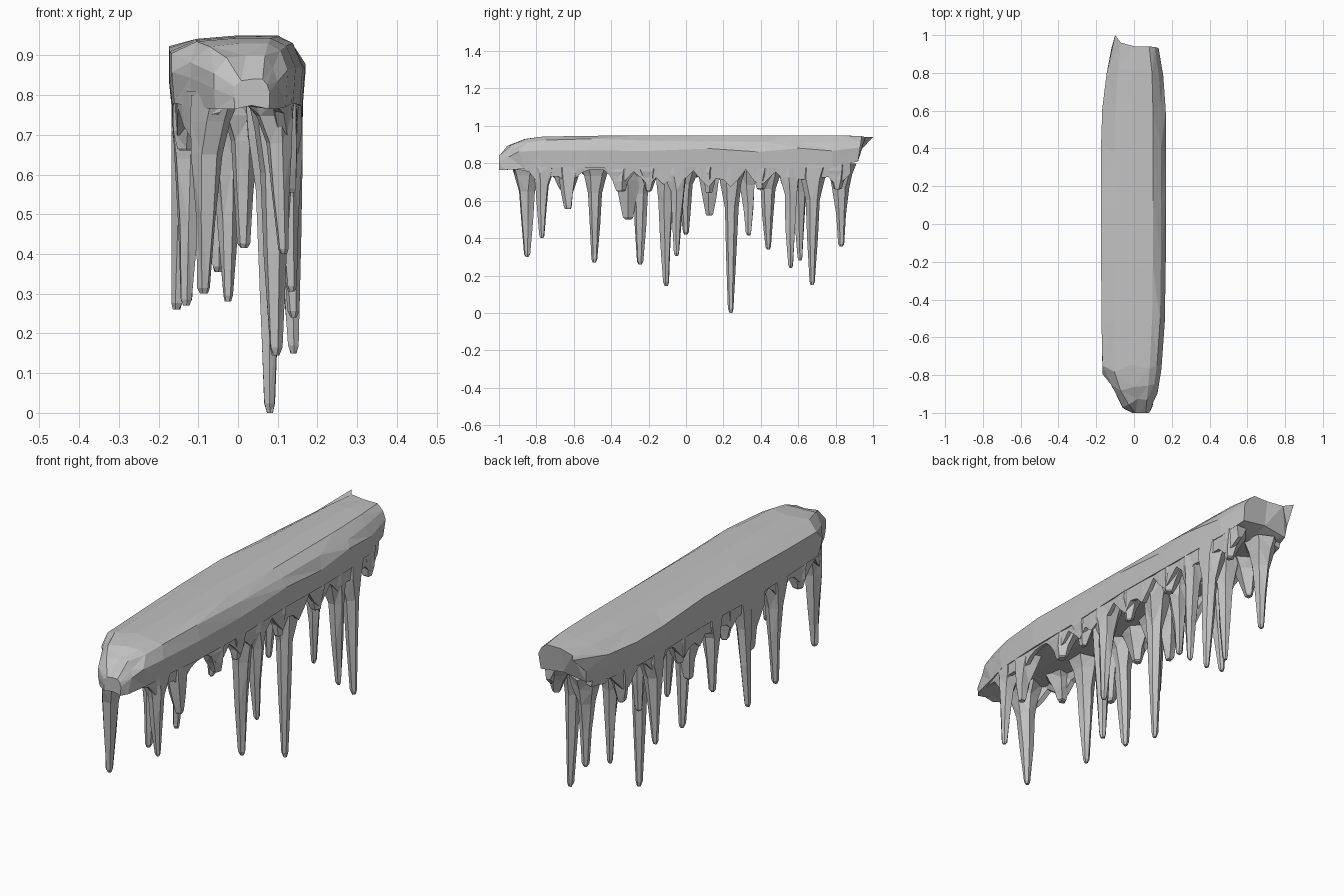
import bpy
import bmesh
import math
import random

random.seed(4)
old = bpy.data.objects.get("Cube")
if old:
    bpy.data.objects.remove(old, do_unlink=True)

ice = bpy.data.materials.new("pale_grey_ice")
ice.use_nodes = True
COLOUR = (0.54, 0.54, 0.54, 1)
ice.diffuse_color = COLOUR
ice.node_tree.nodes["Principled BSDF"].inputs["Base Color"].default_value = COLOUR


def loft(name, rings):
    """Skin a row of equal-length point rings and cap both ends."""
    bm = bmesh.new()
    rows = [[bm.verts.new(p) for p in ring] for ring in rings]
    n = len(rows[0])
    for a, b in zip(rows, rows[1:]):
        for i in range(n):
            j = (i + 1) % n
            bm.faces.new((a[i], a[j], b[j], b[i]))
    bm.faces.new(rows[0])
    bm.faces.new(rows[-1])
    bmesh.ops.triangulate(bm, faces=bm.faces[:])
    bmesh.ops.recalc_face_normals(bm, faces=bm.faces[:])
    mesh = bpy.data.meshes.new(name)
    bm.to_mesh(mesh)
    bm.free()
    mesh.materials.append(ice)
    obj = bpy.data.objects.new(name, mesh)
    bpy.context.collection.objects.link(obj)


# Ledge: cross-section as (width fraction, height fraction)
SECTION = [(-0.96, 0), (-1, 0.4), (-1, 0.76), (-0.6, 0.95), (0, 1),
           (0.6, 1), (0.85, 0.82), (1, 0.56), (0.96, 0), (0, 0.12)]
# Stations: y, left x, right x, bottom z, top z
STATIONS = [(-1.0, -0.01, 0.08, 0.765, 0.84), (-0.95, -0.06, 0.10, 0.765, 0.9),
            (-0.87, -0.12, 0.125, 0.77, 0.93), (-0.77, -0.167, 0.145, 0.78, 0.943),
            (-0.5, -0.172, 0.163, 0.775, 0.947), (-0.2, -0.174, 0.168, 0.77, 0.95),
            (0.1, -0.174, 0.17, 0.78, 0.95), (0.4, -0.174, 0.17, 0.775, 0.95),
            (0.6, -0.168, 0.168, 0.775, 0.95), (0.8, -0.145, 0.155, 0.78, 0.95),
            (0.94, -0.12, 0.13, 0.81, 0.945)]
LAST = len(STATIONS) - 1
rings = []
for k, (y, x0, x1, z0, z1) in enumerate(STATIONS):
    inner = 0 < k < LAST
    ring = []
    for s, t in SECTION:
        x = (x0 + x1) / 2 + s * (x1 - x0) / 2
        z = z0 + t * (z1 - z0)
        dy = random.uniform(-0.03, 0.03) if inner else 0
        if inner and 0 < t < 0.9:
            z += random.uniform(-0.015, 0.015)
        if k == LAST:
            # Overhanging back lip, drawn out to a point at one corner
            dy = 0.02 * t - 0.02
            if s < 0 and t > 0.7:
                dy = 0.06 if s == -1 else 0.02
                x += 0.02 if s == -1 else 0
                z = 0.94
        ring.append((x, y + dy, z))
    rings.append(ring)
loft("ice_ledge", rings)


def rim(y, side):
    """Outer x of the ledge on one side at a given y."""
    col = 2 if side > 0 else 1
    for a, b in zip(STATIONS, STATIONS[1:]):
        if y <= b[0]:
            f = (y - a[0]) / (b[0] - a[0])
            return a[col] + f * (b[col] - a[col])
    return STATIONS[-1][col]


# Icicle outlines: (fraction of the hanging length, radius)
SLIM = [(0, 1.05), (0.13, 0.75), (0.3, 0.48), (0.62, 0.33), (0.97, 0.18), (1, 0.1)]
BLUNT = [(0, 1.0), (0.3, 0.72), (0.65, 0.45), (0.96, 0.27), (1, 0.18)]


def icicle(name, x, y, tip, width, outline, sides):
    top = 0.8
    root = max(rim(y, -1) + 0.06, min(rim(y, 1) - 0.06, x))
    turn = random.uniform(0, math.pi)
    rings = []
    for f, r in outline:
        cx = root + (x - root) * f ** 0.5
        cy = y + random.uniform(-0.008, 0.008) * (1 - f)
        ring = []
        for i in range(sides):
            a = turn + math.tau * i / sides
            wob = random.uniform(0.85, 1.15)
            rx = min(width * r, 0.07 * r + 0.004)
            px = cx + rx * wob * math.cos(a)
            py = cy + width * r * wob * math.sin(a)
            px = max(rim(py, -1) + 0.006, min(rim(py, 1) - 0.006, px))
            ring.append((px, py, top + (tip - top) * f))
        rings.append(ring)
    loft(name, rings)


# Long icicles: x, y, tip z, root half-width
LONG = [(-0.085, -0.85, 0.30, 0.09), (0.115, -0.77, 0.40, 0.075),
        (-0.13, -0.49, 0.27, 0.085), (-0.155, -0.245, 0.26, 0.09),
        (0.095, -0.105, 0.145, 0.09), (0.135, -0.05, 0.305, 0.08),
        (-0.14, 0.0, 0.42, 0.08), (0.08, 0.24, 0.0, 0.08),
        (0.015, 0.335, 0.415, 0.085), (-0.145, 0.44, 0.34, 0.085),
        (0.14, 0.56, 0.24, 0.08), (-0.025, 0.61, 0.28, 0.075),
        (0.14, 0.675, 0.15, 0.085), (-0.05, 0.83, 0.355, 0.085)]
for i, spec in enumerate(LONG):
    icicle(f"long_icicle_{i + 1}", *spec, SLIM, 6)

# Short stubby icicles filling the rim
SHORT = [(0.13, -0.63, 0.555, 0.08), (-0.12, -0.31, 0.50, 0.1),
         (0.13, -0.35, 0.65, 0.1), (-0.1, 0.125, 0.52, 0.08),
         (0.13, 0.12, 0.64, 0.07), (0.13, 0.40, 0.66, 0.09),
         (-0.13, -0.66, 0.66, 0.08), (-0.13, 0.24, 0.65, 0.08),
         (-0.12, 0.66, 0.62, 0.08), (0.12, 0.81, 0.66, 0.08),
         (0.13, -0.2, 0.65, 0.07), (-0.12, -0.12, 0.62, 0.08)]
for i, spec in enumerate(SHORT):
    icicle(f"short_icicle_{i + 1}", *spec, BLUNT, 5)

# Ragged skirt under each rim, dipping where icicles hang
for label, side in (("left", 1), ("right", -1)):
    hanging = [s for s in LONG + SHORT if s[0] * side > 0.06]
    rings = []
    for k in range(46):
        y = -0.92 + k * 0.04
        dip = max(max(0, 1 - abs(y - s[1]) / 0.085) for s in hanging)
        low = 0.765 - 0.09 * dip + random.uniform(-0.008, 0.008)
        outer = rim(y, side) - side * 0.008
        rings.append([(outer, y, 0.81), (outer - side * 0.008, y, low),
                      (outer - side * 0.03, y, low + 0.005),
                      (outer - side * 0.06, y, 0.81)])
    loft(f"{label}_skirt", rings)
